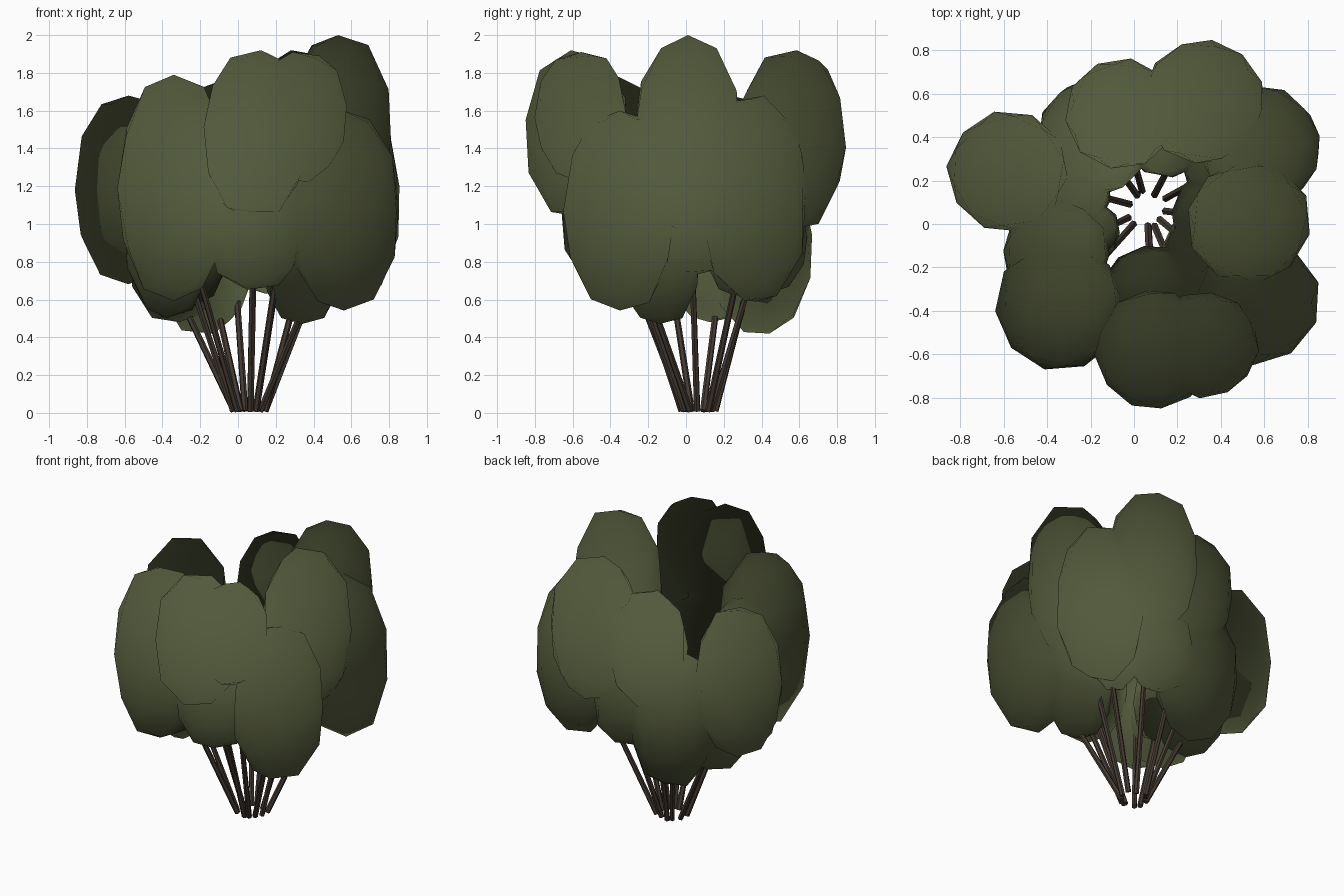
import bpy, bmesh, math, random
from mathutils import Vector, Matrix

if "Cube" in bpy.data.objects:
    bpy.data.objects.remove(bpy.data.objects["Cube"])

random.seed(4)

def material(name, col):
    m = bpy.data.materials.new(name)
    m.diffuse_color = (*col, 1)
    m.use_nodes = True
    m.node_tree.nodes["Principled BSDF"].inputs["Base Color"].default_value = m.diffuse_color
    return m

leaf = material("foliage_green", (0.085, 0.10, 0.043))
bark = material("bark_brown", (0.06, 0.043, 0.032))
bush_middle = Vector((0.03, 0.03, 0.95))

def finish(bm, name, mat, smooth):
    me = bpy.data.meshes.new(name)
    bm.to_mesh(me)
    bm.free()
    me.materials.append(mat)
    for p in me.polygons:
        p.use_smooth = smooth
    ob = bpy.data.objects.new(name, me)
    bpy.context.collection.objects.link(ob)
    return ob

# Leafy clump: low-poly ball stretched upward, its sides filled out by power p
# (2 = plain ellipsoid); a tilted ball gives a blunt top and bottom
def clump(name, c, r, rz, p, tilt):
    bm = bmesh.new()
    bmesh.ops.create_icosphere(bm, subdivisions=2, radius=1)
    rot = Matrix.Rotation(random.uniform(0, math.tau), 3, 'Z') @ \
        Matrix.Rotation(math.radians(tilt), 3, 'X')
    for v in bm.verts:
        d = rot @ v.co
        h = math.hypot(d.x, d.y)
        k = (h ** p + abs(d.z) ** p) ** (-1 / p)
        v.co = d * k * random.uniform(0.98, 1.02)
    # fit to the wanted size
    w = max(math.hypot(v.co.x, v.co.y) for v in bm.verts)
    t = max(abs(v.co.z) for v in bm.verts)
    for v in bm.verts:
        v.co = (c[0] + v.co.x * r / w, c[1] + v.co.y * r / w, c[2] + v.co.z * rz / t)
    ob = finish(bm, name, leaf, True)
    # shade the whole bush as one soft mass
    ob.data.normals_split_custom_set_from_vertices(
        [(v.co - bush_middle).normalized() for v in ob.data.vertices])

# Stem: thin tapered six-sided rod from the base ring into its clump
def stem(name, start, end):
    bm = bmesh.new()
    d = end - start
    bmesh.ops.create_cone(bm, cap_ends=True, segments=6, radius1=0.018,
                          radius2=0.015, depth=d.length)
    rot = d.to_track_quat('Z', 'Y')
    for v in bm.verts:
        v.co = rot @ v.co + (start + end) / 2
        v.co.z = max(v.co.z, 0)
    finish(bm, name, bark, False)

# Clumps: x, y, z, horizontal radius, vertical radius, fullness, tilt, has stem
clumps = {
    "left": (-0.58, 0.24, 1.18, 0.285, 0.50, 2.4, 0, 1),
    "front_left": (-0.34, -0.38, 1.19, 0.305, 0.60, 2.2, 0, 1),
    "front_right": (0.56, -0.35, 1.07, 0.30, 0.53, 2.4, 0, 1),
    "back_right": (0.58, 0.36, 1.13, 0.285, 0.55, 2.3, 20, 1),
    "right_upper": (0.53, 0.01, 1.46, 0.29, 0.54, 2.4, 0, 1),
    "back_upper": (0.32, 0.56, 1.44, 0.29, 0.48, 2.4, 32, 1),
    "back_left_upper": (-0.06, 0.51, 1.37, 0.26, 0.40, 2.3, 0, 1),
    "front_upper": (0.09, -0.575, 1.47, 0.28, 0.45, 2.4, 32, 1),
    "front_right_upper": (0.33, -0.555, 1.57, 0.25, 0.35, 2.3, 32, 1),
    "back_left_low": (-0.18, 0.40, 0.88, 0.27, 0.46, 2.4, 20, 1),
    "left_low": (-0.36, -0.13, 1.03, 0.25, 0.54, 2.4, 32, 1),
    "back_low": (0.15, 0.43, 0.92, 0.22, 0.29, 2.3, 0, 0),
    "front_low": (0.09, -0.36, 1.02, 0.27, 0.37, 2.5, 32, 1),
    "right_low": (0.41, 0.03, 0.95, 0.24, 0.22, 2.4, 32, 0),
    "front_right_low": (0.34, -0.14, 0.84, 0.22, 0.38, 2.4, 0, 0),
    "left_inner_back": (-0.34, 0.15, 0.84, 0.24, 0.36, 2.6, 32, 0),
    "left_inner": (-0.20, -0.03, 0.86, 0.14, 0.28, 2.2, 0, 0),
    "right_inner": (0.38, 0.26, 0.90, 0.16, 0.28, 2.3, 0, 0),
}
centre = Vector((0.06, 0.07, 0.01))
for name, (x, y, z, r, rz, p, tilt, has_stem) in clumps.items():
    clump("foliage_" + name, (x, y, z), r, rz, p, tilt)
    if has_stem:
        out = Vector((x - centre.x, y - centre.y, 0)).normalized()
        stem("stem_" + name, centre + out * random.uniform(0.07, 0.10), Vector((x, y, z)))
